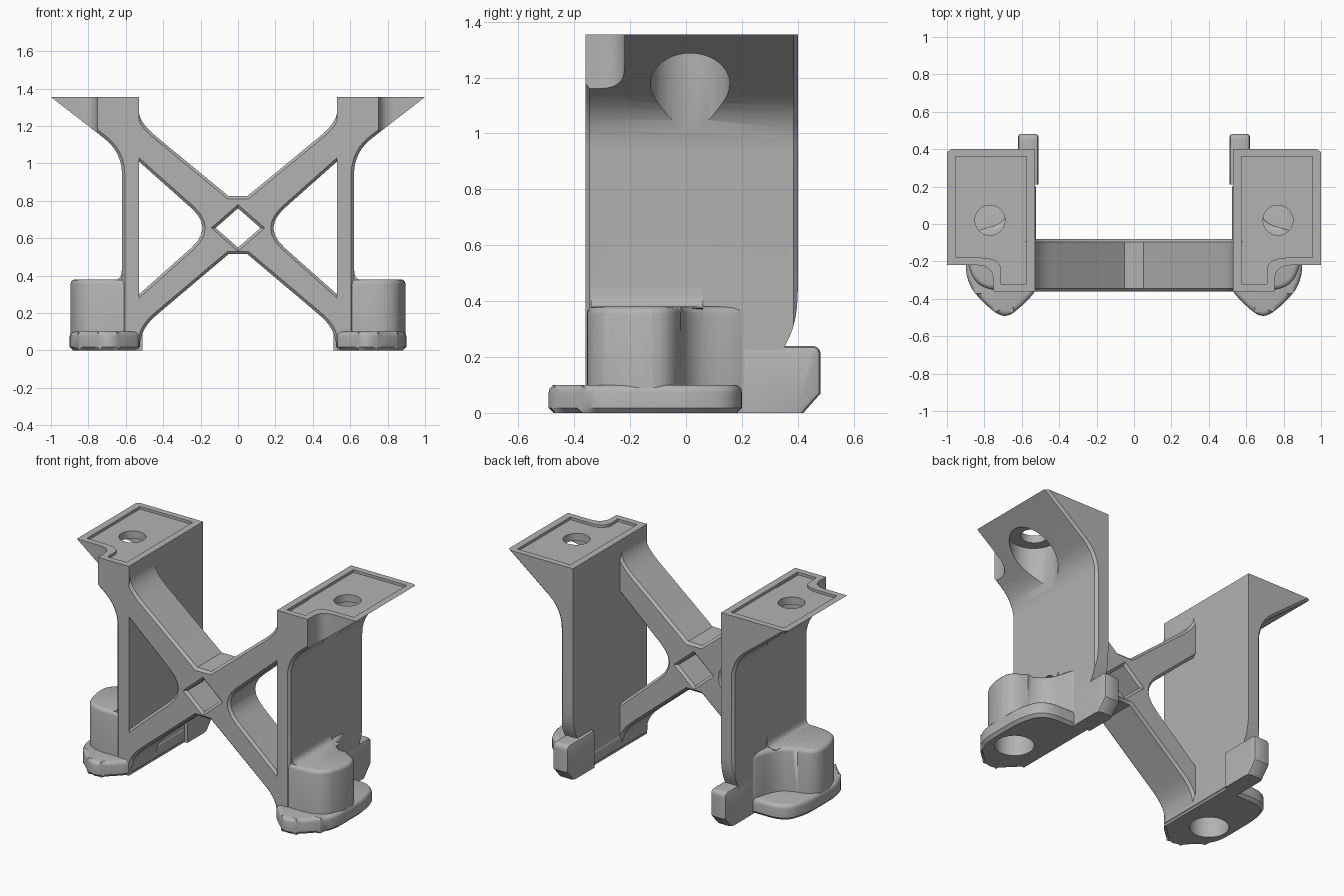
import bpy, bmesh, math
from mathutils import Vector

old = bpy.data.objects.get("Cube")
if old:
    bpy.data.objects.remove(old)

grey = bpy.data.materials.new("plain_grey")
grey.use_nodes = True
GREY = (0.45, 0.45, 0.45, 1)
grey.diffuse_color = GREY
grey.node_tree.nodes["Principled BSDF"].inputs["Base Color"].default_value = GREY


def rounded(corners, steps=6):
    """Turn (a, b, radius) corners into a smooth outline."""
    out = []
    n = len(corners)
    for i, c in enumerate(corners):
        p = Vector(c[:2])
        r = c[2] if len(c) > 2 else 0
        if not r:
            out.append(tuple(p))
            continue
        before = Vector(corners[i - 1][:2]) - p
        after = Vector(corners[(i + 1) % n][:2]) - p
        a = p + before.normalized() * min(r, before.length * 0.5)
        b = p + after.normalized() * min(r, after.length * 0.5)
        for k in range(steps + 1):
            t = k / steps
            out.append(tuple(a * (1 - t) ** 2 + p * 2 * t * (1 - t) + b * t * t))
    return out


def circle(x, y, r, n=40):
    return [(x + r * math.cos(math.tau * i / n), y + r * math.sin(math.tau * i / n)) for i in range(n)]


def prism(name, outline, axis, lo, hi, bevel=None):
    """Extrude an outline along an axis; bevel = (edge rule, width, segments)."""
    place = {"x": lambda a, b, t: (t, a, b),
             "y": lambda a, b, t: (a, t, b),
             "z": lambda a, b, t: (a, b, t)}[axis]
    bm = bmesh.new()
    caps = [[bm.verts.new(place(a, b, t)) for a, b in outline] for t in (lo, hi)]
    bm.faces.new(caps[0])
    bm.faces.new(caps[1])
    n = len(outline)
    for i in range(n):
        j = (i + 1) % n
        bm.faces.new((caps[0][i], caps[0][j], caps[1][j], caps[1][i]))
    bmesh.ops.recalc_face_normals(bm, faces=bm.faces)
    for rule, width, segments in bevel or []:
        edges = [e for e in bm.edges if rule((e.verts[0].co + e.verts[1].co) / 2)
                 and e.calc_face_angle(0) > 0.5]
        bmesh.ops.bevel(bm, geom=edges, offset=width, segments=segments, profile=0.5, affect="EDGES")
    mesh = bpy.data.meshes.new(name)
    bm.to_mesh(mesh)
    bm.free()
    obj = bpy.data.objects.new(name, mesh)
    bpy.context.collection.objects.link(obj)
    mesh.materials.append(grey)
    return obj


def activate(obj):
    bpy.ops.object.select_all(action="DESELECT")
    obj.select_set(True)
    bpy.context.view_layer.objects.active = obj


def cut(obj, outline, axis, lo, hi):
    cutter = prism("cutter", outline, axis, lo, hi)
    mod = obj.modifiers.new("cut", "BOOLEAN")
    mod.operation = "DIFFERENCE"
    mod.solver = "EXACT"
    mod.object = cutter
    activate(obj)
    bpy.ops.object.modifier_apply(modifier="cut")
    bpy.data.objects.remove(cutter)


def finish(obj, mirror=True):
    activate(obj)
    bpy.ops.object.shade_smooth_by_angle(angle=math.radians(32))
    if mirror:
        obj.modifiers.new("mirror", "MIRROR").use_mirror_merge = False


# Side plates flaring out into the top brackets
plate_outline = rounded([(0.53, 0), (0.62, 0), (0.62, 1.06, 0.12), (1, 1.355), (0.53, 1.355)])
plate = prism("side_plate", plate_outline, "y", -0.36, 0.40,
              [(lambda c: abs(c.y) > 0.35 and c.x > 0.6 and 0.01 < c.z < 1.34, 0.015, 1)])
notch = rounded([(0.75, -0.5), (0.75, -0.22, 0.09), (1.2, -0.22), (1.2, -0.5)])
cut(plate, notch, "z", 0.8, 1.5)
recess = rounded([(0.575, -0.32), (0.71, -0.32), (0.71, -0.18, 0.11), (0.955, -0.18),
                  (0.955, 0.36), (0.575, 0.36)])
cut(plate, recess, "z", 1.338, 1.5)
cut(plate, circle(0.77, 0.02, 0.08), "z", 1.1, 1.5)
cut(plate, circle(0.77, 0.015, 0.142), "z", 0.9, 1.29)
back_curve = rounded([(0.6, -0.1), (0.335, -0.1), (0.335, 0.2), (0.395, 0.32, 0.12), (0.402, 0.48), (0.6, 0.48)])
cut(plate, back_curve, "x", 0.4, 0.8)

# Feet: low flange, tall boss and a bore from below
flange_outline = rounded([(0.525, -0.36, 0.03), (0.6, -0.44, 0.06), (0.69, -0.51, 0.1), (0.8, -0.43, 0.08),
                          (0.9, -0.31, 0.1), (0.9, 0.04, 0.08), (0.84, 0.2, 0.12), (0.525, 0.2)])
flange = prism("foot_flange", flange_outline, "z", 0, 0.1,
               [(lambda c: c.z > 0.09, 0.025, 3), (lambda c: c.z < 0.001, 0.018, 1)])
boss_outline = rounded([(0.58, -0.355), (0.83, -0.355, 0.13), (0.9, -0.2, 0.12), (0.89, -0.04, 0.12),
                        (0.68, 0.0, 0.12), (0.62, 0.22, 0.1), (0.58, 0.22)])
boss = prism("foot_boss", boss_outline, "z", 0.02, 0.38, [(lambda c: c.z > 0.37 and c.x > 0.6, 0.025, 3)])
for part in (plate, flange, boss):
    cut(part, circle(0.735, -0.2, 0.115), "z", -0.1, 0.3)

# Fillet where the boss meets the plate
fillet = prism("boss_fillet", rounded([(0.6, 0.36), (0.69, 0.375), (0.625, 0.38, 0.06), (0.619, 0.46), (0.6, 0.46)]),
               "y", -0.34, 0.06)

# Rear tabs
tab_outline = rounded([(0.21, 0), (0.42, 0), (0.482, 0.07), (0.482, 0.24, 0.035), (0.21, 0.24)])
tab = prism("rear_tab", tab_outline, "x", 0.51, 0.621,
            [(lambda c: c.y > 0.22 and 0.01 < c.z and not 0.53 < c.x < 0.6, 0.018, 2)])

for part in (plate, flange, boss, fillet, tab):
    finish(part)

# Cross brace with triangular windows and a diamond window
right = [(0.05, 0.515), (0.5, 0.135, 0.09), (0.53, 0.02), (0.58, 0.02),
         (0.58, 1.34), (0.53, 1.34), (0.53, 1.22, 0.12), (0.05, 0.825)]
window = [(0.535, 0.295), (0.535, 1.015), (0.13, 0.655, 0.16)]


def flip(points):
    return [(-p[0], *p[1:]) for p in reversed(points)]


loops = [rounded(right + flip(right)), rounded(window), rounded(flip(window)),
         [(0.12, 0.655), (0, 0.76), (-0.12, 0.655), (0, 0.55)]]
CHAMFER = 0.015
curve = bpy.data.curves.new("cross_brace", "CURVE")
curve.dimensions = "2D"
curve.fill_mode = "BOTH"
curve.extrude = 0.14 - CHAMFER
curve.bevel_depth = CHAMFER
curve.bevel_resolution = 0
curve.offset = -CHAMFER
for loop in loops:
    spline = curve.splines.new("POLY")
    spline.points.add(len(loop) - 1)
    for point, (x, z) in zip(spline.points, loop):
        point.co = (x, z, 0, 1)
    spline.use_cyclic_u = True
brace = bpy.data.objects.new("cross_brace", curve)
brace.location = (0, -0.22, 0)
brace.rotation_euler = (math.pi / 2, 0, 0)
bpy.context.collection.objects.link(brace)
curve.materials.append(grey)
activate(brace)
bpy.ops.object.convert(target="MESH")
finish(bpy.context.object, mirror=False)
